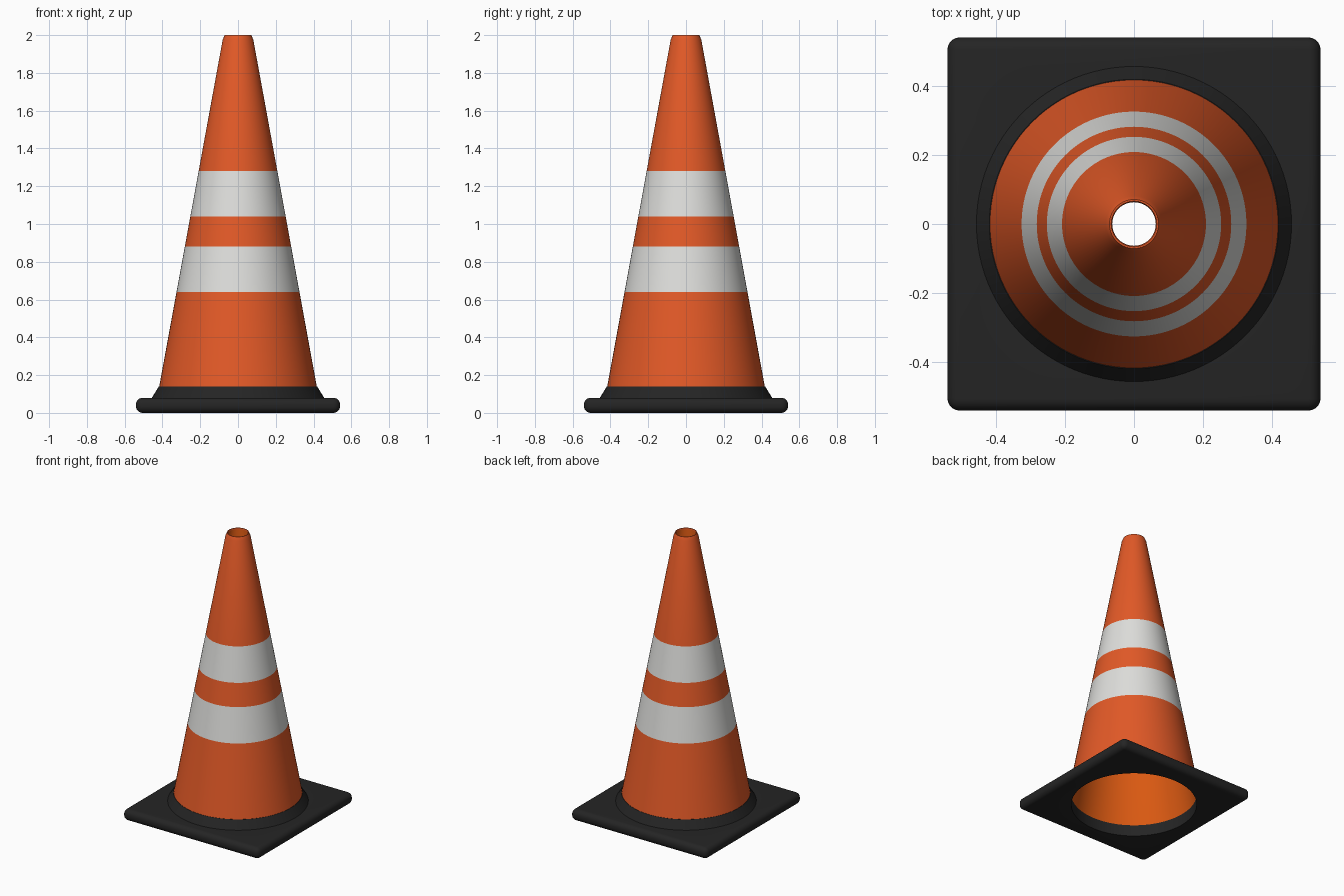
import bpy
import bmesh
from math import cos, sin, tau, radians

default = bpy.data.objects.get("Cube")
if default:
    bpy.data.objects.remove(default, do_unlink=True)

SEGMENTS = 96
BANDS = [(0.64, 0.88), (1.04, 1.28)]
HOLE = 0.41


def material(name, colour):
    mat = bpy.data.materials.new(name)
    mat.use_nodes = True
    mat.diffuse_color = (*colour, 1)
    shader = mat.node_tree.nodes["Principled BSDF"]
    shader.inputs["Base Color"].default_value = (*colour, 1)
    shader.inputs["Roughness"].default_value = 0.6
    return mat


orange = material("orange plastic", (0.76, 0.10, 0.02))
inner_orange = material("inner orange", (0.70, 0.10, 0.006))
white = material("reflective white", (0.73, 0.73, 0.71))
black = material("black rubber", (0.018, 0.018, 0.018))


def make_object(name, bm, mats):
    bmesh.ops.recalc_face_normals(bm, faces=bm.faces)
    mesh = bpy.data.meshes.new(name)
    bm.to_mesh(mesh)
    bm.free()
    obj = bpy.data.objects.new(name, mesh)
    bpy.context.collection.objects.link(obj)
    for mat in mats:
        mesh.materials.append(mat)
    return obj


def activate(obj):
    bpy.ops.object.select_all(action="DESELECT")
    obj.select_set(True)
    bpy.context.view_layer.objects.active = obj


def smooth(obj):
    activate(obj)
    bpy.ops.object.shade_smooth_by_angle(angle=radians(35))


def lathe(name, profile, mats, slots):
    """Spin a closed (radius, height) profile; slots gives each strip's material."""
    bm = bmesh.new()
    rings = [[bm.verts.new((r * cos(tau * i / SEGMENTS), r * sin(tau * i / SEGMENTS), z))
              for i in range(SEGMENTS)] for r, z in profile]
    for k, slot in enumerate(slots):
        low, high = rings[k], rings[(k + 1) % len(rings)]
        for i in range(SEGMENTS):
            j = (i + 1) % SEGMENTS
            bm.faces.new((low[i], low[j], high[j], high[i])).material_index = slot
    obj = make_object(name, bm, mats)
    smooth(obj)
    return obj


# Hollow cone shell: outer wall split at the bands, rounded lip, inner wall
def outer_radius(z):
    return 0.417 - 0.183 * (z - 0.14)


heights = [0.08, 0.14] + [z for band in BANDS for z in band] + [1.975]
outer = [(outer_radius(z), z) for z in heights]
lip = [(0.075, 1.99), (0.071, 2.0), (0.066, 2.0), (0.063, 1.992)]
inner = [(HOLE, 0.08)]
outer_slots = [int(any(a <= (z0 + z1) / 2 <= b for a, b in BANDS))
               for z0, z1 in zip(heights, heights[1:])]
slots = outer_slots + [0] * len(lip) + [2, 2]
lathe("cone_shell", outer + lip + inner, [orange, white, inner_orange], slots)

# Sloped collar joining cone and base
collar = [(0.458, 0.077), (0.419, 0.14), (0.416, 0.14), (0.425, 0.077)]
lathe("base_collar", collar, [black], [0] * len(collar))

# Square base plate with rounded edges and a round opening
bm = bmesh.new()
bmesh.ops.create_cube(bm, size=1)
bmesh.ops.scale(bm, vec=(1.08, 1.08, 0.08), verts=bm.verts)
bmesh.ops.translate(bm, vec=(0, 0, 0.04), verts=bm.verts)
bmesh.ops.bevel(bm, geom=bm.edges[:], offset=0.035, segments=6, profile=0.5,
                affect="EDGES")
base = make_object("base_plate", bm, [black])

bm = bmesh.new()
bmesh.ops.create_cone(bm, cap_ends=True, segments=SEGMENTS, radius1=HOLE,
                      radius2=HOLE, depth=0.5)
cutter = make_object("opening_cutter", bm, [black])
cutter.hide_render = True
cut = base.modifiers.new("opening", "BOOLEAN")
cut.operation = "DIFFERENCE"
cut.solver = "EXACT"
cut.object = cutter
activate(base)
bpy.ops.object.modifier_apply(modifier=cut.name)
bpy.data.objects.remove(cutter, do_unlink=True)
smooth(base)
